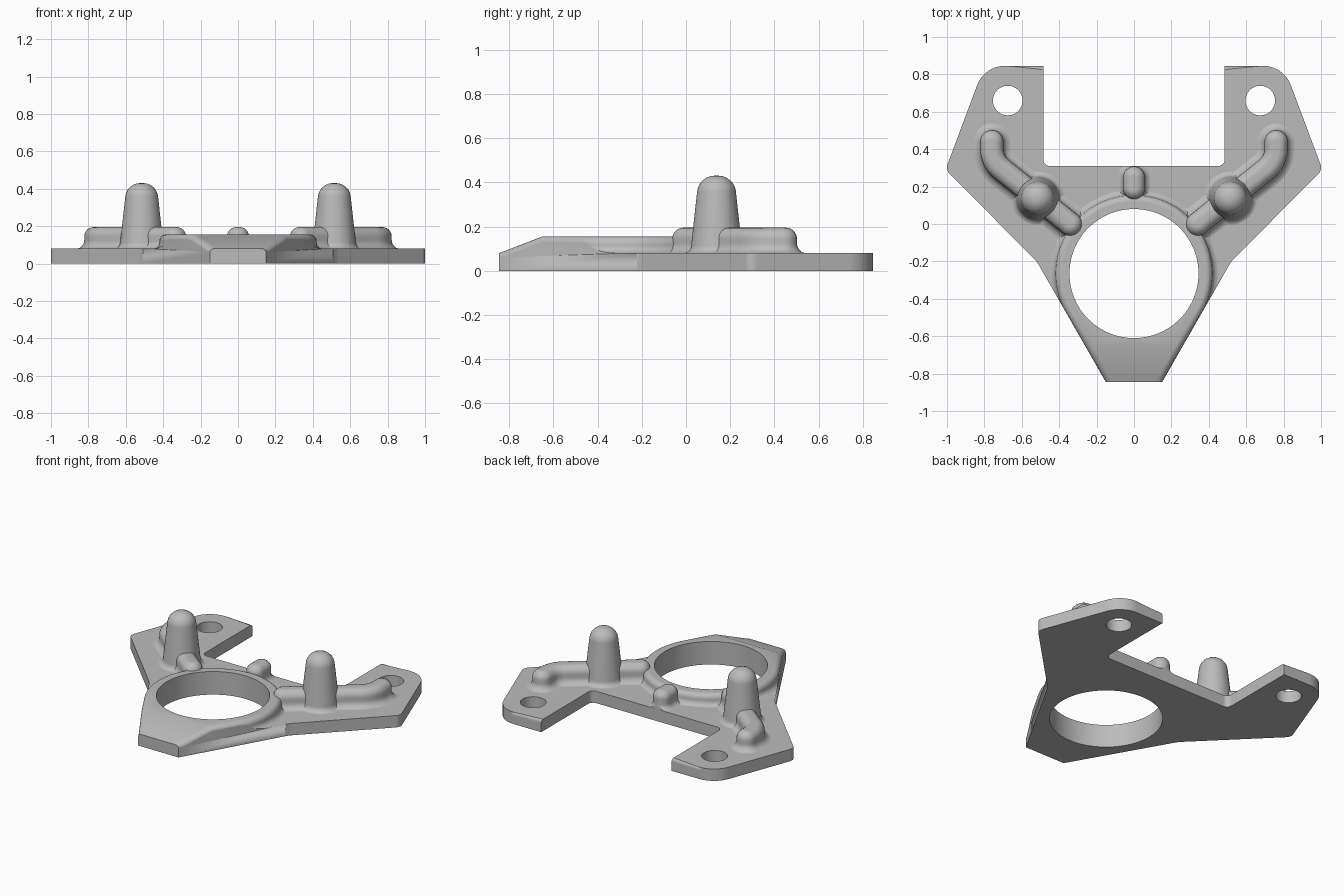
import bpy, bmesh
from math import sin, cos, pi, tan, radians
from mathutils import Vector

cube = bpy.data.objects.get("Cube")
if cube:
    bpy.data.objects.remove(cube, do_unlink=True)

metal = bpy.data.materials.new("plain_grey")
metal.use_nodes = True
GREY = (0.5, 0.5, 0.5, 1)
metal.diffuse_color = GREY
metal.node_tree.nodes["Principled BSDF"].inputs["Base Color"].default_value = GREY

PLATE_Z, RAISED_Z, RIDGE_Z, POST_Z = 0.08, 0.155, 0.195, 0.43
RING_Y, RING_R, BORE_R = -0.265, 0.42, 0.345


def stack(name, loops, edit=None):
    """Closed solid from a pile of matching loops, capped at both ends."""
    bm = bmesh.new()
    rows = [[bm.verts.new(p) for p in loop] for loop in loops]
    n = len(rows[0])
    for a, b in zip(rows, rows[1:]):
        for i in range(n):
            j = (i + 1) % n
            bm.faces.new((a[i], a[j], b[j], b[i]))
    bm.faces.new(rows[0][::-1])
    bm.faces.new(rows[-1])
    if edit:
        edit(bm)
    bmesh.ops.recalc_face_normals(bm, faces=bm.faces[:])
    mesh = bpy.data.meshes.new(name)
    bm.to_mesh(mesh)
    bm.free()
    mesh.materials.append(metal)
    ob = bpy.data.objects.new(name, mesh)
    bpy.context.collection.objects.link(ob)
    return ob


def combine(ob, other, operation):
    mod = ob.modifiers.new("combine", 'BOOLEAN')
    mod.operation, mod.solver, mod.object = operation, 'EXACT', other
    bpy.context.view_layer.objects.active = ob
    bpy.ops.object.modifier_apply(modifier=mod.name)
    bpy.data.objects.remove(other, do_unlink=True)


def rounded(points, closed=True, steps=8):
    """Replace each corner (x, y, radius) by a tangent arc."""
    out, n = [], len(points)
    for i, (x, y, r) in enumerate(points):
        p = Vector((x, y))
        if r == 0 or (not closed and i in (0, n - 1)):
            out.append(p)
            continue
        u = (Vector(points[i - 1][:2]) - p).normalized()
        v = (Vector(points[(i + 1) % n][:2]) - p).normalized()
        half = u.angle(v) / 2
        centre = p + (u + v).normalized() * r / sin(half)
        a = (p + u * r / tan(half) - centre).normalized()
        b = (p + v * r / tan(half) - centre).normalized()
        for k in range(steps + 1):
            out.append(centre + a.slerp(b, k / steps) * r)
    return out


def profile(wall, top, flare, edge, bottom, steps=6):
    """Wall section as (offset, z): foot fillet, wall, rounded top edge."""
    angles = [pi / 2 * k / steps for k in range(steps + 1)]
    foot = PLATE_Z - 0.001
    return ([(wall + flare, bottom)]
            + [(wall + flare * (1 - sin(a)), foot + flare * (1 - cos(a))) for a in angles]
            + [(wall - edge + edge * cos(a), top - edge + edge * sin(a)) for a in angles])


def circle(x, y, r, z, n=96):
    return [(x + r * cos(2 * pi * i / n), y + r * sin(2 * pi * i / n), z) for i in range(n)]


def around_path(path, d, z, side=1, steps=12):
    """Outline at distance d around an open path, with round ends."""
    dirs = [(b - a).normalized() for a, b in zip(path, path[1:])]
    tang = [dirs[0]] + [(a + b).normalized() for a, b in zip(dirs, dirs[1:])] + [dirs[-1]]
    normals = [Vector((t.y, -t.x)) for t in tang]
    pts = [p + m * d for p, m in zip(path, normals)]
    for k in range(1, steps):
        a = pi * k / steps
        pts.append(path[-1] + (normals[-1] * cos(a) + tang[-1] * sin(a)) * d)
    pts += [p - m * d for p, m in zip(path[::-1], normals[::-1])]
    for k in range(1, steps):
        a = pi * k / steps
        pts.append(path[0] - (normals[0] * cos(a) + tang[0] * sin(a)) * d)
    return [(p.x * side, p.y, z) for p in pts]


# Plate outline
half = [(0.15, -0.846, 0), (0.52, -0.2, 0.2), (1.008, 0.29, 0.05),
        (0.80, 0.846, 0.16), (0.485, 0.846, 0), (0.485, 0.31, 0.035)]
outline = rounded(half + [(-x, y, r) for x, y, r in half[::-1]])


def soften_rim(bm):
    # Round the upper rim, leaving the rear notch and the nose end sharp
    rim = []
    for e in bm.edges:
        mid = (e.verts[0].co + e.verts[1].co) / 2
        notch = abs(mid.x) < 0.486 and mid.y > 0.3 and mid.y < 0.84
        if mid.z > PLATE_Z - 0.001 and not notch and mid.y > -0.84:
            rim.append(e)
    bmesh.ops.bevel(bm, geom=rim, offset=0.02, segments=3, profile=0.5,
                    affect='EDGES', clamp_overlap=True)


body = stack("bracket_body", [[(p.x, p.y, z) for p in outline] for z in (0, PLATE_Z)], soften_rim)


# Raised ring that runs tangentially into the sloping nose
def ring_loop(r, z):
    low = radians(29.84)
    sweep = pi + 2 * low
    arc = [(r * cos(a), RING_Y + r * sin(a), z)
           for a in (-low + sweep * k / 72 for k in range(73))]
    x, y, _ = arc[0]
    tip = x - (y + 1) * tan(low)
    return [(tip, -1, z)] + arc + [(-tip, -1, z)]


def slope_nose(bm):
    bmesh.ops.bisect_plane(bm, geom=bm.verts[:] + bm.edges[:] + bm.faces[:],
                           plane_co=(0, -0.65, 0), plane_no=(0, 1, 0))
    for v in bm.verts:
        v.co.z -= max(0, -0.65 - v.co.y) * 0.385


raised = stack("raised_ring", [ring_loop(r, z) for r, z in
                               profile(RING_R, RAISED_Z, 0.035, 0.035, 0.02)], slope_nose)

# Bent ridges and posts on both arms
ridge_path = rounded([(0.34, 0, 0), (0.76, 0.335, 0.14), (0.76, 0.44, 0)], closed=False)
for side in (1, -1):
    ridge = stack("arm_ridge", [around_path(ridge_path, d, z, side) for d, z in
                                profile(0.062, RIDGE_Z, 0.045, 0.05, 0.03)])
    combine(raised, ridge, 'UNION')
    post = stack("arm_post", [circle(0.515 * side, 0.138, r - max(0, z - 0.11) * 0.11, z, 48)
                              for r, z in profile(0.115, POST_Z, 0.035, 0.07, 0.04)])
    combine(raised, post, 'UNION')

# Short rear nub
nub_path = [Vector((0, 0.19)), Vector((0, 0.25))]
nub = stack("rear_nub", [around_path(nub_path, d, z) for d, z in
                         profile(0.058, RIDGE_Z, 0.035, 0.048, 0.035)])
combine(raised, nub, 'UNION')

# Trim the raised parts to the plate outline, then join them
trim = stack("outline_trim", [[(p.x * 0.999, p.y * 0.999, z) for p in outline] for z in (0.01, 1)])
combine(raised, trim, 'INTERSECT')
combine(body, raised, 'UNION')

# Main bore and the two mounting holes
for x, y, r in ((0, RING_Y, BORE_R), (0.675, 0.66, 0.079), (-0.675, 0.66, 0.079)):
    combine(body, stack("hole_cutter", [circle(x, y, r, z) for z in (-0.5, 0.7)]), 'DIFFERENCE')

# Smooth shading with crisp edges
bpy.ops.object.select_all(action='DESELECT')
body.select_set(True)
bpy.context.view_layer.objects.active = body
bpy.ops.object.shade_smooth_by_angle(angle=radians(32))
weighted = body.modifiers.new("clean_normals", 'WEIGHTED_NORMAL')
weighted.keep_sharp = True
